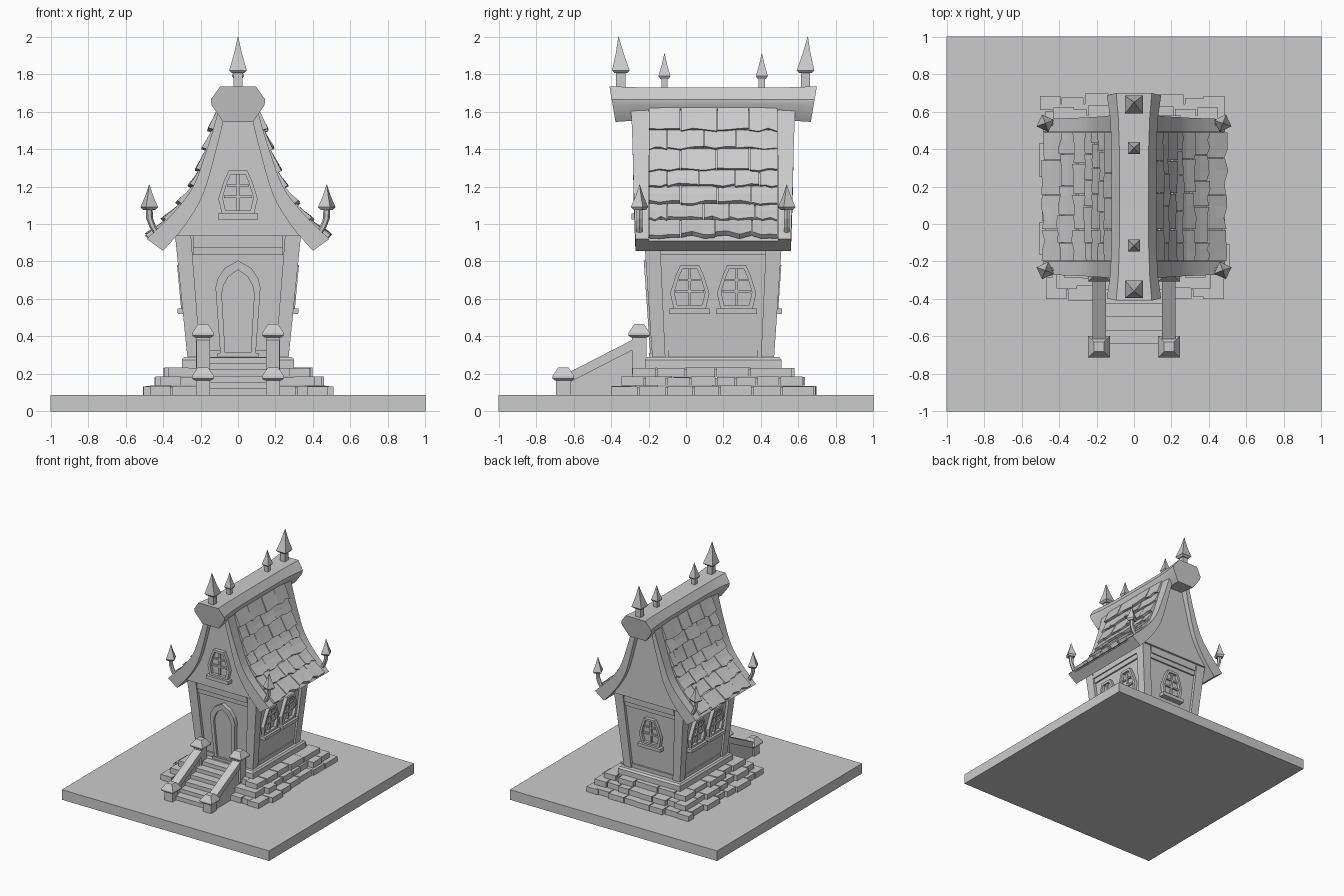
import bpy, bmesh, math, random
from mathutils import Vector

if "Cube" in bpy.data.objects:
    bpy.data.objects.remove(bpy.data.objects["Cube"])
random.seed(4)
CY = 0.145  # house centre along y

grey = bpy.data.materials.new("plain_grey")
grey.use_nodes = True
grey.diffuse_color = (0.6, 0.6, 0.6, 1)
grey.node_tree.nodes["Principled BSDF"].inputs["Base Color"].default_value = grey.diffuse_color


def build(name, solids, smooth=False):
    """Join lofted solids, each a (loops, closed) pair, into one object."""
    bm = bmesh.new()
    for loops, closed in solids:
        rings = [[bm.verts.new(p) for p in loop] for loop in loops]
        n = len(rings[0])
        pairs = list(zip(rings, rings[1:]))
        if closed:
            pairs.append((rings[-1], rings[0]))
        else:
            bm.faces.new(rings[0])
            bm.faces.new(rings[-1])
        for a, b in pairs:
            for i in range(n):
                j = (i + 1) % n
                bm.faces.new((a[i], a[j], b[j], b[i]))
    bmesh.ops.recalc_face_normals(bm, faces=bm.faces)
    me = bpy.data.meshes.new(name)
    bm.to_mesh(me)
    bm.free()
    me.materials.append(grey)
    ob = bpy.data.objects.new(name, me)
    bpy.context.collection.objects.link(ob)
    if smooth:
        bpy.ops.object.select_all(action='DESELECT')
        ob.select_set(True)
        bpy.context.view_layer.objects.active = ob
        bpy.ops.object.shade_smooth_by_angle(angle=math.radians(30))
    return ob


def rect(x, y, hx, hy, z):
    return [(x - hx, y - hy, z), (x + hx, y - hy, z), (x + hx, y + hy, z), (x - hx, y + hy, z)]


def box(x0, x1, y0, y1, z0, z1):
    c = ((x0 + x1) / 2, (y0 + y1) / 2, abs(x1 - x0) / 2, abs(y1 - y0) / 2)
    return ([rect(*c, z0), rect(*c, z1)], False)


# Leaning wall surfaces: u along the wall, z up, d outward
def at(side, u, z, d):
    t = (z - 0.29) / 0.65
    hx, hy = 0.25 + 0.06 * t, 0.30 + 0.045 * t
    return {"front": (u, CY - hy - d, z), "back": (-u, CY + hy + d, z),
            "left": (hx + d, CY + u, z), "right": (-hx - d, CY + u, z),
            "gable": (u, -0.24 - d, z)}[side]


def plate(side, pts, d0, d1):
    return ([[at(side, u, z, d) for u, z in pts] for d in (d0, d1)], False)


def bar(side, u0, u1, z0, z1, d):
    return plate(side, [(u0, z0), (u1, z0), (u1, z1), (u0, z1)], -0.02, d)


def frame(side, outer, inner, d):
    return ([[at(side, *o, -0.02), at(side, *o, d), at(side, *i, d), at(side, *i, -0.02)]
             for o, i in zip(outer, inner)], True)


# Ground slab and stepped stones
build("ground_slab", [box(-1, 1, -1, 1, 0, 0.088)])
stones = []
for hx, y0, y1, z0, z1 in ((0.485, -0.4, 0.69, 0.085, 0.138), (0.43, -0.345, 0.63, 0.138, 0.187),
                           (0.37, -0.285, 0.57, 0.187, 0.235)):
    stones.append(box(-hx + 0.05, hx - 0.05, y0 + 0.05, y1 - 0.05, z0, z1 - 0.008))
    for s in (-1, 1):
        y = y0
        while y < y1 - 0.04:
            e = min(y + random.uniform(0.1, 0.19), y1)
            if y1 - e < 0.06:
                e = y1
            x = hx + random.uniform(-0.02, 0.03)
            stones.append(box(s * (x - 0.11), s * x, y, e - 0.008, z0, z1 - random.uniform(0, 0.006)))
            y = e
        for edge, inward in ((y0, 1), (y1, -1)):
            x = 0.2 if inward > 0 else 0.0
            while x < hx - 0.1:
                e = min(x + random.uniform(0.1, 0.17), hx - 0.09)
                yy = edge + inward * random.uniform(-0.01, 0.02)
                stones.append(box(s * x, s * (e - 0.008), yy, yy + inward * 0.1, z0, z1 - 0.003))
                x = e
build("foundation_stones", stones)
build("plinth", [([rect(0, CY, 0.3, 0.365, 0.23), rect(0, CY, 0.3, 0.365, 0.275),
                   rect(0, CY, 0.288, 0.352, 0.29)], False)])

# Steps with side panels, rails and capped posts
build("steps", [box(-0.16, 0.16, -0.64 + i * 0.072, -0.15, 0.08, 0.09 + 0.033 * (i + 1)) for i in range(6)])
panels, posts = [], []
for s in (-1, 1):
    for x0, x1, drop in ((0.165, 0.208, 0.03), (0.15, 0.222, 0)):
        low = 0.08 if drop else None
        prof = [(-0.64, low or 0.145), (-0.64, 0.2 - drop), (-0.27, 0.39 - drop), (-0.27, low or 0.335)]
        panels.append(([[(s * x, y, z) for y, z in prof] for x in (x0, x1)], False))
    for y, z0, z1 in ((-0.655, 0.08, 0.18), (-0.25, 0.2, 0.41)):
        x = s * 0.187
        posts.append(([rect(x, y, h, h, z) for h, z in ((0.038, z0), (0.038, z1))], False))
        posts.append(([rect(x, y, h, h, z1 + z) for h, z in
                       ((0.045, -0.015), (0.058, -0.005), (0.058, 0.008), (0.03, 0.05), (0.026, 0.055))], False))
build("stair_rails", panels)
build("stair_posts", posts)

# Walls and corner posts, wider at the top
build("walls", [([rect(0, CY, 0.25, 0.3, 0.29), rect(0, CY, 0.31, 0.345, 0.94)], False)])
build("corner_posts", [([rect(sx * (hx - w / 2), CY + sy * (hy - w / 2), w / 2, w / 2, z)
                         for hx, hy, w, z in ((0.27, 0.325, 0.07, 0.285), (0.337, 0.37, 0.085, 0.95))], False)
                       for sx in (-1, 1) for sy in (-1, 1)])
beams = []
for side, w in (("front", 0.24), ("back", 0.24), ("left", 0.28), ("right", 0.28)):
    beams += [bar(side, -w, w, 0.875, 0.94, 0.024), bar(side, -w, w, 0.835, 0.875, 0.014)]
    low = w - 0.04
    beams.append(bar(side, -low, low, 0.285, 0.325, 0.014))
    if side in ("left", "right"):
        beams.append(bar(side, -low - 0.02, low + 0.02, 0.325, 0.515, 0.006))
build("wall_beams", beams)

# Pointed door
half = [(0.095, 0.31), (0.12, 0.66), (0.108, 0.71), (0.07, 0.765), (0, 0.805)]
outer = half + [(-u, z) for u, z in half[-2::-1]]
inner = [(u * 0.72, 0.315 + (z - 0.31) * 0.89) for u, z in outer]
build("door_frame", [frame("front", outer, inner, 0.035)])
build("door", [plate("front", inner, -0.01, 0.017)])
build("door_sill", [bar("front", -0.11, 0.11, 0.285, 0.312, 0.04)])


# Windows with frame, pane, bars and sill
def window(name, side, cu, z):
    half = [(0.085, 0), (0.105, 0.085), (0.075, 0.18), (0.05, 0.235)]
    shape = half + [(-u, h) for u, h in half[::-1]]
    out = [(cu + u, z + h) for u, h in shape]
    inn = [(cu + u * 0.78, z + 0.022 + h * 0.82) for u, h in shape]
    parts = [frame(side, out, inn, 0.03), plate(side, inn, -0.01, 0.005),
             bar(side, cu - 0.008, cu + 0.008, z + 0.01, z + 0.22, 0.02),
             bar(side, cu - 0.075, cu + 0.075, z + 0.088, z + 0.102, 0.02),
             bar(side, cu - 0.058, cu + 0.058, z + 0.15, z + 0.162, 0.02),
             bar(side, cu - 0.128 + 0.02, cu + 0.128 - 0.02, z - 0.025, z + 0.005, 0.05)]
    build(name, parts)


for side in ("left", "right"):
    window(side + "_front_window", side, -0.125, 0.545)
    window(side + "_back_window", side, 0.125, 0.545)
window("back_window", "back", 0, 0.545)
window("gable_window", "gable", 0, 1.05)

# Curved roof profile
top_pts = [(0.10, 1.62), (0.123, 1.54), (0.166, 1.4), (0.24, 1.2), (0.345, 1.06), (0.487, 0.92)]
low_pts = [(0.06, 1.62), (0.08, 1.54), (0.115, 1.4), (0.185, 1.16), (0.285, 0.99), (0.40, 0.857)]


def spline(pts, steps=4):
    p = [Vector(q) for q in pts]
    p = [2 * p[0] - p[1]] + p + [2 * p[-1] - p[-2]]
    out = []
    for a, b, c, d in zip(p, p[1:], p[2:], p[3:]):
        for k in range(steps):
            t = k / steps
            out.append(b + (c - a) * t / 2 + (2 * a - 5 * b + 4 * c - d) * t * t / 2
                       + (3 * b - a - 3 * c + d) * t ** 3 / 2)
    return out + [p[-2]]


upper, lower = spline(top_pts), spline(low_pts)
N = len(upper) - 1
boards, slabs = [], []
for s in (-1, 1):
    slabs.append(([[(s * x, y, z) for (x, z), y in ((a - (a - b) * 0.15, -0.21), (a - (a - b) * 0.15, 0.5),
                                                    (b, 0.5), (b, -0.21))]
                   for a, b in zip(upper, lower)], False))
    for f in (-1, 1):
        loops = []
        for i, (a, b) in enumerate(zip(upper, lower)):
            yo, yi = CY + f * (0.44 - 0.025 * i / N), CY + f * 0.345
            loops.append([(s * a.x, yo, a.y), (s * a.x, yi, a.y), (s * b.x, yi, b.y), (s * b.x, yo, b.y)])
        boards.append((loops, False))
build("roof_slabs", slabs, True)
build("gable_boards", boards, True)
edge = [(p.x + 0.005, p.y) for p in lower if p.y > 0.95] + [(0.335, 0.935)]
edge += [(-x, z) for x, z in edge[::-1]]
build("gable_walls", [([[(x, y, z) for x, z in edge] for y in (-0.24, 0.53)], False)])

# Overlapping uneven shingles
def roof_at(z, lift):
    for a, b in zip(upper, upper[1:]):
        if b.y <= z or b is upper[-1]:
            q = a.lerp(b, (a.y - z) / (a.y - b.y))
            t = (b - a).normalized()
            return q + Vector((-t.y, t.x)) * lift


rows = [1.63, 1.5, 1.4, 1.285, 1.2, 1.105, 1.02, 0.935]
shingles = []
for s in (-1, 1):
    for r, (zt, zb) in enumerate(zip(rows, rows[1:])):
        y = -0.2
        step = 0.1 if r % 2 else 0.17
        while y < 0.485:
            e = min(y + step, 0.49)
            if 0.49 - e < 0.06:
                e = 0.49
            step = random.uniform(0.13, 0.2)
            lift = random.uniform(0.018, 0.03)
            loops = []
            for k in range(4):
                z = zb + random.uniform(-0.012, 0.008)
                yy = y + 0.002 + (e - y - 0.004) * k / 3
                prof = [roof_at(zt, 0.006), roof_at((zt + zb) / 2, lift * 0.6), roof_at(z, lift),
                        roof_at(z, -0.004), roof_at(zt, -0.015)]
                loops.append([(s * q.x, yy, q.y) for q in prof])
            shingles.append((loops, False))
            y = e
build("roof_shingles", shingles)

# Flared ridge beam
half = [(0.095, 0.08), (0.145, 0.01), (0.142, -0.02), (0.08, -0.11)]
ring = half + [(-x, z) for x, z in half[::-1]]
ridge = []
for y, k in ((-0.54, 1), (-0.42, 0.88), (-0.25, 0.82), (0.25, 0.82), (0.42, 0.88), (0.54, 1)):
    slant = math.copysign(0.17, y) * (abs(y) > 0.5)
    ridge.append([(x * k, CY + y + slant * z, 1.655 + z * (0.5 + k / 2)) for x, z in ring])
build("ridge_beam", [(ridge, False)], True)


# Spires along the ridge and hooked spires at the eaves
def head(x, y, z, tip, w, lean=0, turn=45):
    def sq(r, zz, o=0):
        return [(x + r * 1.414 * math.cos(math.radians(turn + 90 * i)),
                 y + o + r * 1.414 * math.sin(math.radians(turn + 90 * i)), zz) for i in range(4)]
    return ([sq(w * 0.7, z - 0.015), sq(w, z), sq(w * 0.45, z + (tip - z) * 0.5, lean / 2),
             sq(0.001, tip, lean)], False)


spires = []
for f in (-1, 1):
    for dy, z, tip, w, lean in ((0.493, 1.82, 2.0, 0.047, 0.012), (0.26, 1.79, 1.91, 0.032, 0)):
        y = CY + f * dy
        spires += [([rect(0, y, w * 0.52, w * 0.52, zz) for zz in (1.7, z)], False),
                   head(0, y, z, tip, w, f * lean)]
build("ridge_spires", spires)

hooks = []
for s in (-1, 1):
    for f in (-1, 1):
        y = CY + f * 0.393
        path = [(0.42, 0.93), (0.455, 0.985), (0.472, 1.03), (0.474, 1.09)]
        hooks.append(([[(s * (x + 0.018 * math.cos(a)), y + 0.018 * math.sin(a), z)
                        for a in (math.pi * i / 3 for i in range(6))] for x, z in path], False))
        hooks.append(head(s * 0.474, y, 1.09, 1.21, 0.035, 0, 45 + s * f * 25))
build("eave_spires", hooks)
